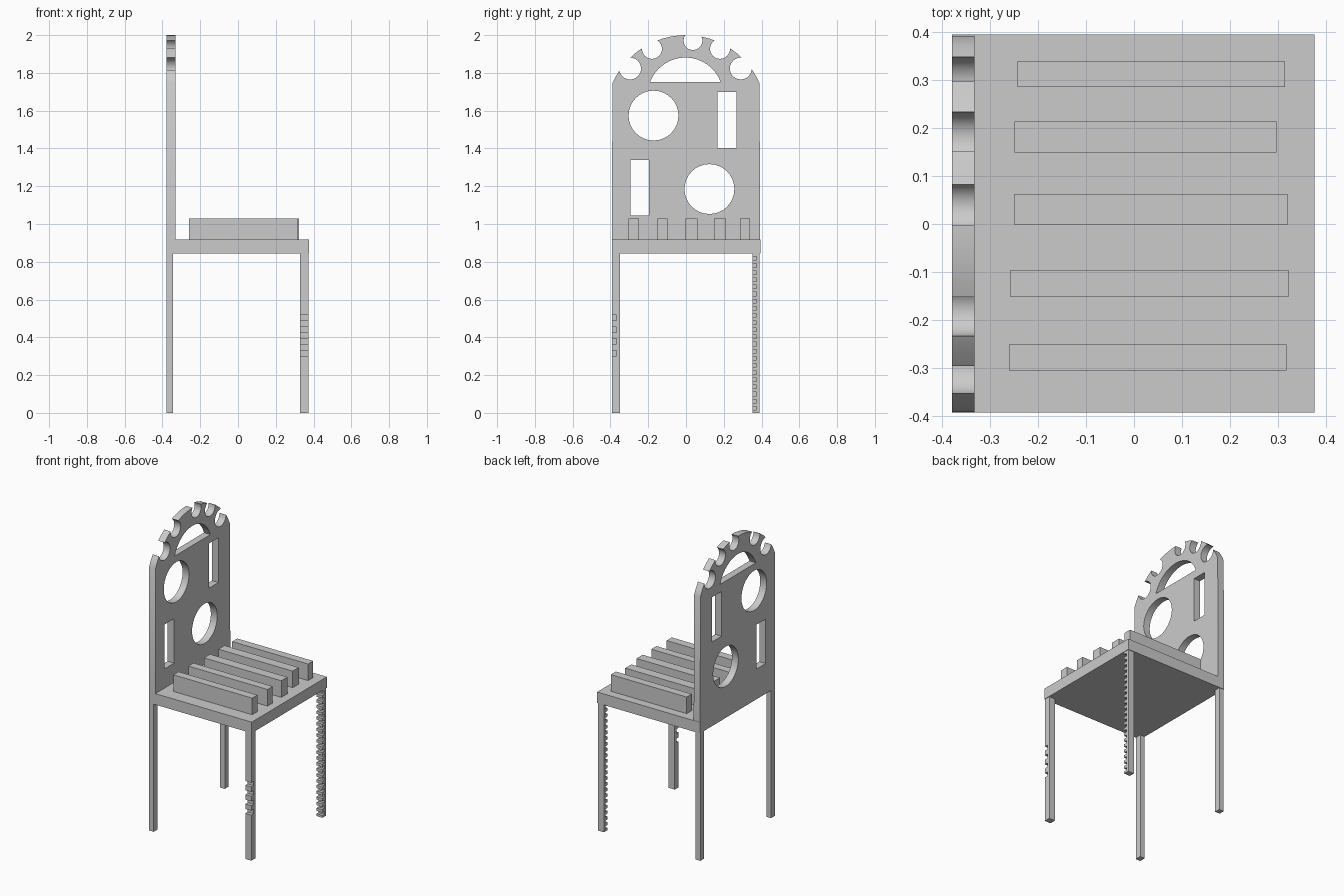
import bpy, bmesh
from math import sin, cos, asin, pi, radians

old = bpy.data.objects.get("Cube")
if old:
    bpy.data.objects.remove(old, do_unlink=True)

GREY = (0.6, 0.6, 0.6, 1)
grey = bpy.data.materials.new("plain grey")
grey.use_nodes = True
grey.diffuse_color = GREY
grey.node_tree.nodes["Principled BSDF"].inputs["Base Color"].default_value = GREY


def prisms(name, profiles, x0, x1):
    """Extrude closed (y, z) profiles from x0 to x1 into one object."""
    bm = bmesh.new()
    for points in profiles:
        near = [bm.verts.new((x0, y, z)) for y, z in points]
        far = [bm.verts.new((x1, y, z)) for y, z in points]
        bm.faces.new(near)
        bm.faces.new(far[::-1])
        for i in range(len(points)):
            j = (i + 1) % len(points)
            bm.faces.new((near[j], near[i], far[i], far[j]))
    bmesh.ops.recalc_face_normals(bm, faces=bm.faces)
    mesh = bpy.data.meshes.new(name)
    bm.to_mesh(mesh)
    bm.free()
    mesh.materials.append(grey)
    ob = bpy.data.objects.new(name, mesh)
    bpy.context.collection.objects.link(ob)
    return ob


def rect(y0, y1, z0, z1):
    return [(y0, z0), (y1, z0), (y1, z1), (y0, z1)]


def arc(y, z, r, start=0, end=2 * pi, steps=32, closed=True):
    n = steps if closed else steps - 1
    angles = [start + (end - start) * i / n for i in range(steps)]
    return [(y + r * cos(a), z + r * sin(a)) for a in angles]


def notched(outer, inner, depth_y, top, first, pitch, gap, count):
    """Leg profile with square notches cut into its 'outer' side."""
    points = [(inner, top), (inner, 0), (outer, 0)]
    for i in range(count):
        z = first + i * pitch
        points += [(outer, z), (depth_y, z), (depth_y, z + gap), (outer, z + gap)]
    return points + [(outer, top)]


# Seat board and its raised slats
SEAT_BOTTOM, SEAT_TOP = 0.845, 0.918
prisms("seat", [rect(-0.392, 0.394, SEAT_BOTTOM, SEAT_TOP)], -0.378, 0.375)
slats = [(-0.304, -0.250, -0.260, 0.317), (-0.151, -0.097, -0.258, 0.322),
         (-0.002, 0.062, -0.248, 0.319), (0.149, 0.213, -0.248, 0.296),
         (0.285, 0.338, -0.242, 0.314)]
for i, (y0, y1, x0, x1) in enumerate(slats):
    prisms(f"seat_slat_{i + 1}", [rect(y0, y1, SEAT_TOP, 1.028)], x0, x1)

# Plain legs under the backrest
prisms("plain_leg_front", [rect(-0.392, -0.350, 0, SEAT_BOTTOM)], -0.378, -0.343)
prisms("plain_leg_rear", [rect(0.352, 0.390, 0, SEAT_BOTTOM)], -0.378, -0.343)

# Notched legs at the open side of the seat
prisms("notched_leg", [notched(-0.392, -0.350, -0.368, SEAT_BOTTOM,
                               0.302, 0.062, 0.029, 4)], 0.328, 0.372)
prisms("toothed_leg", [notched(0.352, 0.390, 0.372, SEAT_BOTTOM,
                               0.015, 0.0378, 0.019, 22)], 0.328, 0.372)

# Backrest board with an arched top
ARCH_Z, ARCH_R = 1.575, 0.425
edge = asin((1.745 - ARCH_Z) / ARCH_R)
outline = [(-0.392, SEAT_TOP), (0.392, SEAT_TOP)]
outline += arc(0, ARCH_Z, ARCH_R, edge, pi - edge, 25, closed=False)
backrest = prisms("backrest", [outline], -0.378, -0.331)

# Openings and round notches cut through the backrest
moon = asin(0.07 / 0.2)
holes = [arc(-0.172, 1.574, 0.132), arc(0.124, 1.185, 0.132),
         rect(0.167, 0.267, 1.402, 1.698), rect(-0.294, -0.196, 1.045, 1.339),
         arc(-0.003, 1.681, 0.2, moon, pi - moon, 20, closed=False)]
notches = [(-0.296, 1.823, 0.058), (-0.180, 1.927, 0.053), (0.037, 1.971, 0.050),
           (0.180, 1.927, 0.053), (0.290, 1.823, 0.058)]
holes += [arc(*n, steps=24) for n in notches]
cutter = prisms("backrest_cutter", holes, -0.5, -0.2)
cutter.hide_render = True

cut = backrest.modifiers.new("openings", "BOOLEAN")
cut.operation = "DIFFERENCE"
cut.solver = "EXACT"
cut.object = cutter
bpy.ops.object.select_all(action="DESELECT")
bpy.context.view_layer.objects.active = backrest
backrest.select_set(True)
bpy.ops.object.modifier_apply(modifier=cut.name)
bpy.data.objects.remove(cutter, do_unlink=True)
bpy.ops.object.shade_smooth_by_angle(angle=radians(30))
